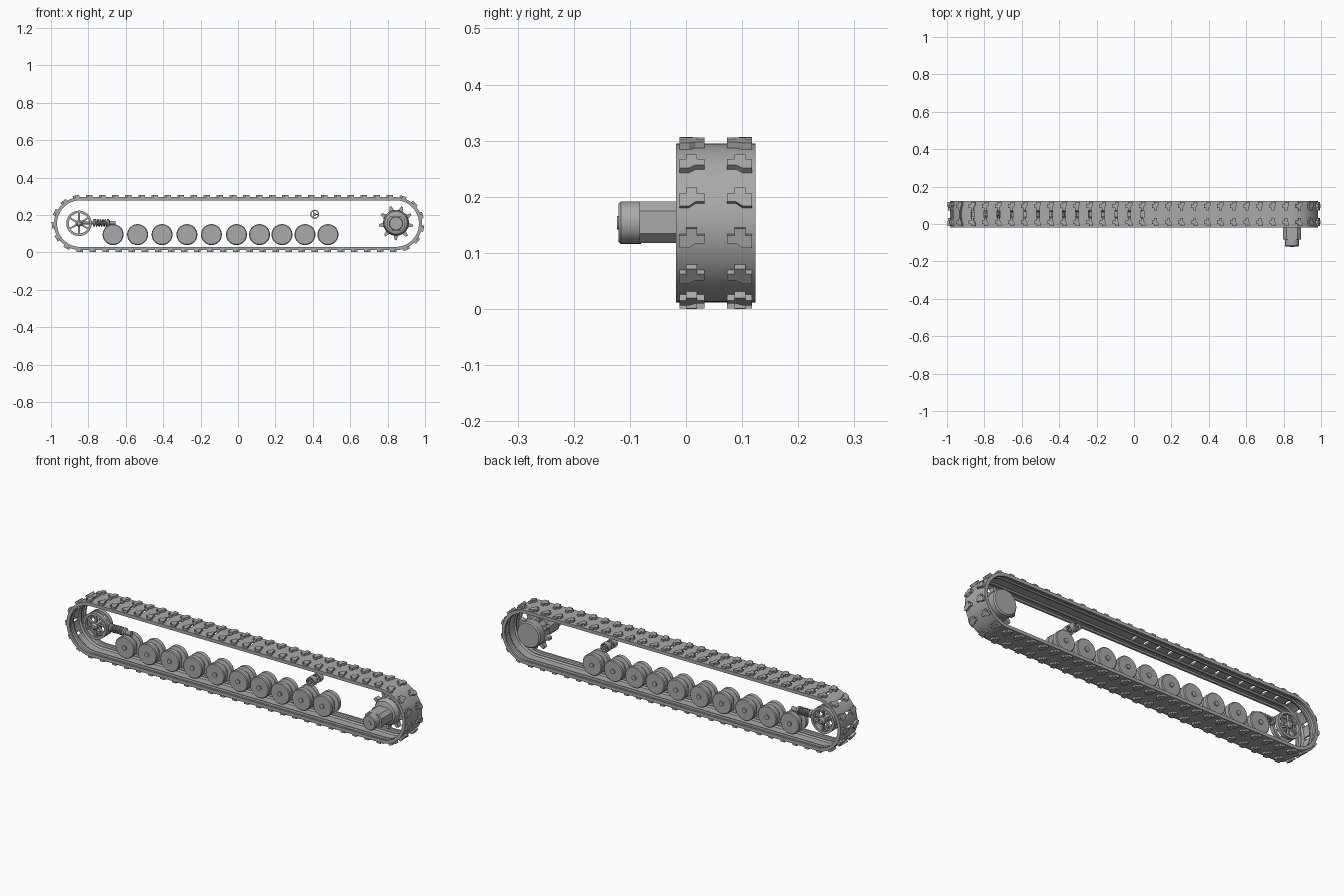
import bpy, bmesh
from math import pi, cos, sin, radians
from mathutils import Vector, Matrix

cube = bpy.data.objects.get("Cube")
if cube:
    bpy.data.objects.remove(cube)

grey = bpy.data.materials.new("mid grey")
grey.use_nodes = True
grey.diffuse_color = (0.4, 0.4, 0.4, 1)
grey.node_tree.nodes["Principled BSDF"].inputs["Base Color"].default_value = (0.4, 0.4, 0.4, 1)

MID = 0.053          # middle of the belt across y
H, R = 0.843, 0.1415  # half straight run, end radius
ZC = 0.1535
LENGTH = 4 * H + 2 * pi * R
LINKS = 61
PITCH = LENGTH / LINKS
START = R * radians(17.3)


def finish(name, bm):
    bmesh.ops.recalc_face_normals(bm, faces=bm.faces)
    mesh = bpy.data.meshes.new(name)
    bm.to_mesh(mesh)
    bm.free()
    mesh.materials.append(grey)
    ob = bpy.data.objects.new(name, mesh)
    bpy.context.collection.objects.link(ob)
    bpy.ops.object.select_all(action='DESELECT')
    ob.select_set(True)
    bpy.context.view_layer.objects.active = ob
    bpy.ops.object.shade_smooth_by_angle(angle=radians(32))
    return ob


def lathe(bm, profile, x, z, steps=32, closed=False, turn=None):
    """Spin (radius, y) points about the y axis through x, z."""
    m = Matrix.Translation((x, 0, z)) if turn is None else turn
    rings = [[bm.verts.new(m @ Vector((r * cos(2 * pi * i / steps), y, r * sin(2 * pi * i / steps))))
              for i in range(steps)] for r, y in profile]
    pairs = list(zip(rings, rings[1:])) + ([(rings[-1], rings[0])] if closed else [])
    for a, b in pairs:
        for i in range(steps):
            j = (i + 1) % steps
            bm.faces.new((a[i], a[j], b[j], b[i]))
    if not closed:
        bm.faces.new(rings[0])
        bm.faces.new(rings[-1])


def prism(bm, points, low, high, place):
    """Extrude a flat outline between two levels, placed by a function."""
    a = [bm.verts.new(place(u, v, low)) for u, v in points]
    b = [bm.verts.new(place(u, v, high)) for u, v in points]
    bm.faces.new(a)
    bm.faces.new(b)
    for i in range(len(a)):
        j = (i + 1) % len(a)
        bm.faces.new((a[i], a[j], b[j], b[i]))


def loop_frame(s):
    """Point, tangent and outward normal on the belt's outer surface."""
    u = (s + R * pi / 2) % LENGTH
    arc = pi * R
    if u < arc:
        a, x = u / R - pi / 2, H
    elif u < arc + 2 * H:
        a, x = pi / 2, H - (u - arc)
    elif u < 2 * arc + 2 * H:
        a, x = pi / 2 + (u - arc - 2 * H) / R, -H
    else:
        a, x = 1.5 * pi, -H + (u - 2 * arc - 2 * H)
    n = Vector((cos(a), 0, sin(a)))
    return Vector((x, 0, ZC)) + n * R, Vector((-sin(a), 0, cos(a))), n


# belt: a channelled section swept round the loop, with drive slots
half = [(0.0, 0.008), (0.02, 0.008), (0.028, 0.014), (0.036, 0.014),
        (0.04, 0.009), (0.058, 0.009), (0.06, 0.017), (0.0705, 0.017)]
inner = [(-y, d) for y, d in half[:0:-1]] + half[1:]
section = inner + [(y, 0) for y, d in reversed(inner)]
count = len(section)
slot_in = next(i for i, p in enumerate(inner) if p[0] == -0.02)
slot_out = count - 2 - slot_in
bm = bmesh.new()
rings, slots = [], []
for k in range(LINKS):
    for f in (-0.5, -0.3, -0.11, 0.11, 0.3):
        p, t, n = loop_frame(START + (k + f) * PITCH)
        rings.append([bm.verts.new(p - n * d + Vector((0, MID + y, 0))) for y, d in section])
        c = loop_frame(START + k * PITCH)[0]
        slots.append(f == -0.11 and c.x < 0.08 and c.z > ZC - 0.1)
for k, a in enumerate(rings):
    b = rings[(k + 1) % len(rings)]
    for i in range(count):
        if slots[k] and i in (slot_in, slot_out):
            continue
        j = (i + 1) % count
        bm.faces.new((a[i], a[j], b[j], b[i]))
    if slots[k]:
        i, o = slot_in, slot_out
        bm.faces.new((a[i], a[i + 1], a[o], a[o + 1]))
        bm.faces.new((b[i], b[i + 1], b[o], b[o + 1]))
        bm.faces.new((a[i], b[i], b[o + 1], a[o + 1]))
        bm.faces.new((a[i + 1], b[i + 1], b[o], a[o]))
finish("track_belt", bm)

# tread pads: stepped outline with one prong, mirrored across the belt
pad = [(-0.065, -0.016), (-0.048, -0.016), (-0.036, -0.008), (-0.02, -0.008), (-0.02, 0.007),
       (-0.033, 0.007), (-0.033, 0.019), (-0.053, 0.019), (-0.053, 0.007), (-0.065, 0.007)]
bm = bmesh.new()
for k in range(LINKS):
    p, t, n = loop_frame(START + k * PITCH)
    for side in (1, -1):
        prism(bm, pad, -0.004, 0.011,
              lambda y, s, h: p + t * s + n * h + Vector((0, MID + side * y, 0)))
finish("tread_pads", bm)

# road wheels: twin discs on a shared hub
wheel = [(0.012, 0.006), (0.012, 0.012), (0.052, 0.012), (0.056, 0.016), (0.056, 0.037),
         (0.036, 0.041), (0.036, 0.065), (0.056, 0.069), (0.056, 0.09), (0.052, 0.094),
         (0.012, 0.094), (0.012, 0.1)]
for k, x in enumerate((-0.668, -0.537, -0.406, -0.273, -0.142, -0.008, 0.115, 0.235, 0.358, 0.481)):
    bm = bmesh.new()
    lathe(bm, wheel, x, 0.095)
    finish(f"road_wheel_{k + 1}", bm)

# idler: two rims with spokes around a hub
IX, IZ = -0.85, 0.155
bm = bmesh.new()
for y in (0.024, 0.062):
    lathe(bm, [(0.068, y), (0.068, y + 0.02), (0.055, y + 0.02), (0.055, y)], IX, IZ, closed=True)
    for k in range(6):
        a = 2 * pi * k / 6 + pi / 6
        prism(bm, [(0.012, -0.005), (0.058, -0.004), (0.058, 0.004), (0.012, 0.005)], y + 0.004, y + 0.016,
              lambda u, v, h: Vector((IX + u * cos(a) - v * sin(a), h, IZ + u * sin(a) + v * cos(a))))
lathe(bm, [(0.01, 0.012), (0.018, 0.02), (0.018, 0.086), (0.01, 0.094)], IX, IZ)
finish("idler_wheel", bm)

# tensioner: rod with collars and a coil spring, running along x
turn = Matrix.Translation((0, MID, 0.157)) @ Matrix.Rotation(-pi / 2, 4, 'Z')
bm = bmesh.new()
lathe(bm, [(0.007, -0.85), (0.007, -0.775), (0.02, -0.775), (0.02, -0.765), (0.009, -0.765),
           (0.009, -0.7), (0.02, -0.7), (0.02, -0.69), (0.011, -0.685), (0.011, -0.655)], 0, 0, 16, turn=turn)
prism(bm, [(-0.69, 0.165), (-0.655, 0.165), (-0.665, 0.1), (-0.685, 0.1)], MID - 0.008, MID + 0.008,
      lambda x, z, y: Vector((x, y, z)))
finish("tensioner_rod", bm)
curve = bpy.data.curves.new("tensioner_spring", 'CURVE')
curve.dimensions = '3D'
curve.bevel_depth = 0.004
curve.bevel_resolution = 2
spline = curve.splines.new('POLY')
turns, steps = 5, 14
spline.points.add(turns * steps)
for i, pt in enumerate(spline.points):
    a = 2 * pi * i / steps
    pt.co = (-0.765 + 0.065 * i / (turns * steps), MID + 0.017 * cos(a), 0.157 + 0.017 * sin(a), 1)
curve.materials.append(grey)
bpy.context.collection.objects.link(bpy.data.objects.new("tensioner_spring", curve))

# return roller: twin small rims on an axle with three spokes
RX, RZ = 0.41, 0.203
bm = bmesh.new()
for y in (0.014, 0.064):
    lathe(bm, [(0.024, y), (0.024, y + 0.028), (0.018, y + 0.028), (0.018, y)], RX, RZ, 24, closed=True)
    for k in range(3):
        a = 2 * pi * k / 3
        prism(bm, [(0, -0.003), (0.02, -0.003), (0.02, 0.003), (0, 0.003)], y + 0.002, y + 0.026,
              lambda u, v, h: Vector((RX + u * cos(a) - v * sin(a), h, RZ + u * sin(a) + v * cos(a))))
lathe(bm, [(0.008, 0.012), (0.008, 0.094)], RX, RZ, 16)
finish("return_roller", bm)

# drive sprocket: hooked teeth on a drum
SX, SZ = 0.845, 0.158
TEETH = 9
outline = []
for k in range(TEETH):
    for r, f in ((0.07, 0), (0.07, 0.5), (0.09, 0.62), (0.094, 0.82), (0.082, 0.86)):
        a = 2 * pi * (k + f) / TEETH
        outline.append((SX + r * cos(a), SZ + r * sin(a)))
bm = bmesh.new()
prism(bm, outline, 0.036, 0.062, lambda x, z, y: Vector((x, y, z)))
lathe(bm, [(0.045, 0.004), (0.06, 0.01), (0.068, 0.025), (0.068, 0.098), (0.062, 0.104)], SX, SZ, 40)
finish("drive_sprocket", bm)

# drive motor: wide body, round end cap and shaft end
bm = bmesh.new()
body = [(sx * 0.048, sz * 0.02) for sx, sz in ((1, -1), (1, 1))] + [(0.03, 0.037), (-0.03, 0.037)]
body += [(-u, -v) for u, v in body]
prism(bm, body, -0.083, 0.01, lambda u, v, y: Vector((SX + u, y, 0.155 + v)))
lathe(bm, [(0.038, -0.08), (0.038, -0.116), (0.034, -0.12), (0.012, -0.12), (0.012, -0.123)], SX, 0.154)
finish("drive_motor", bm)
